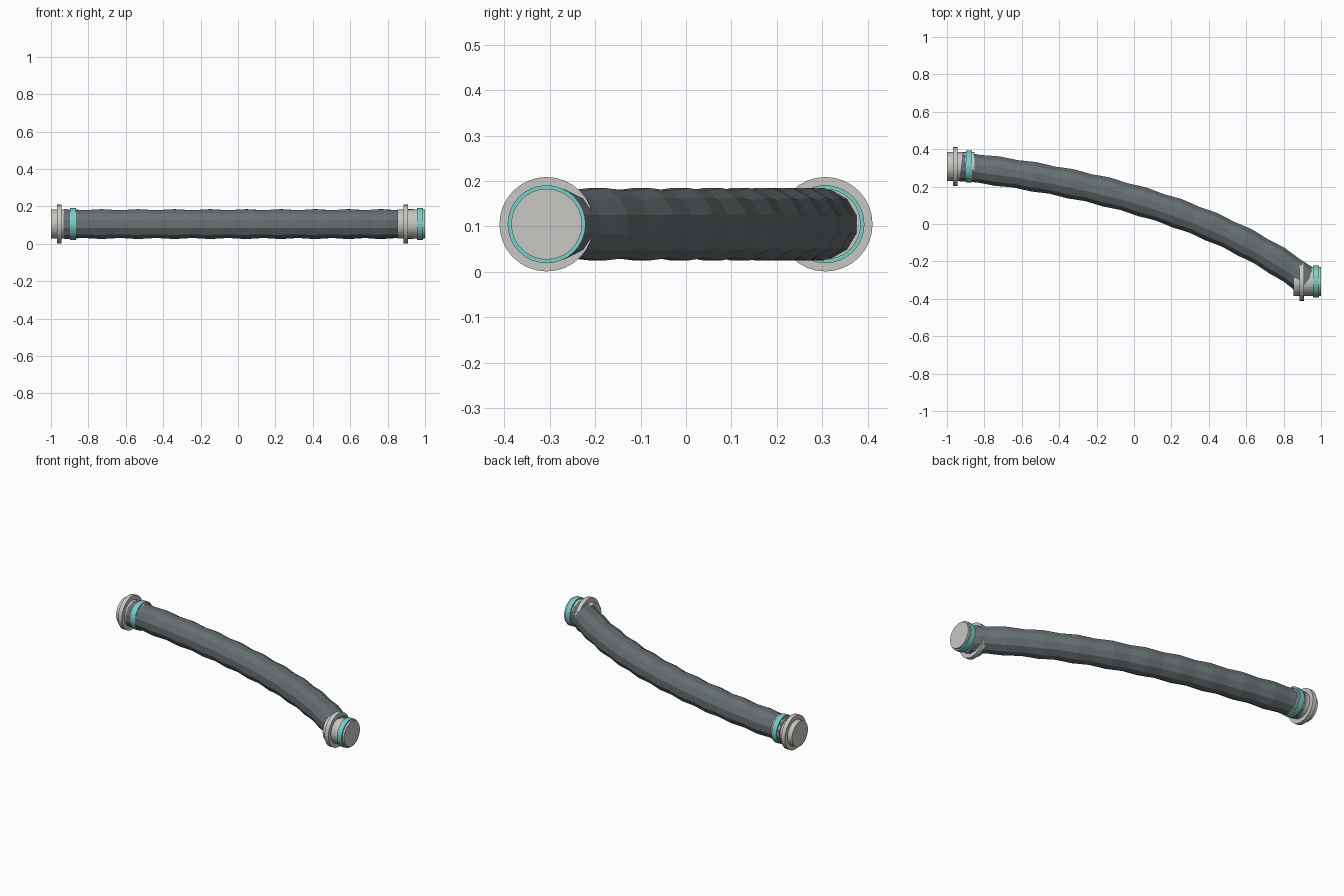
import bpy, bmesh, math
from mathutils import Vector, Matrix

cube = bpy.data.objects.get("Cube")
if cube:
    bpy.data.objects.remove(cube)

AXIS_Z = 0.105


def make_material(name, rgb):
    mat = bpy.data.materials.new(name)
    mat.use_nodes = True
    mat.diffuse_color = (*rgb, 1)
    mat.node_tree.nodes["Principled BSDF"].inputs["Base Color"].default_value = (*rgb, 1)
    return mat


hose_grey = make_material("hose grey", (0.135, 0.16, 0.168))
metal_grey = make_material("light metal grey", (0.57, 0.57, 0.54))
teal = make_material("teal", (0.19, 0.62, 0.59))


def add_object(name, bm, mat):
    bmesh.ops.recalc_face_normals(bm, faces=bm.faces)
    mesh = bpy.data.meshes.new(name)
    bm.to_mesh(mesh)
    bm.free()
    mesh.materials.append(mat)
    obj = bpy.data.objects.new(name, mesh)
    bpy.context.collection.objects.link(obj)
    return obj


def disc(name, x0, x1, y, radius, mat):
    """Flat-faced cylinder lying along x."""
    bm = bmesh.new()
    place = Matrix.Translation(((x0 + x1) / 2, y, AXIS_Z)) @ Matrix.Rotation(math.pi / 2, 4, 'Y')
    bmesh.ops.create_cone(bm, cap_ends=True, segments=32, radius1=radius,
                          radius2=radius, depth=x1 - x0, matrix=place)
    return add_object(name, bm, mat)


# Matching end couplings: collar, flange and coloured seal ring
for side, x, y in (("right", -1.0, 0.307), ("left", 0.853, -0.307)):
    disc(side + "_collar", x, x + 0.147, y, 0.078, metal_grey)
    disc(side + "_flange", x + 0.031, x + 0.057, y, 0.104, metal_grey)
    disc(side + "_seal_ring", x + 0.103, x + 0.135, y, 0.086, teal)

# Bent hose: a rippled tube swept along a single smooth bend
START, BEND, END = Vector((-0.925, 0.307, AXIS_Z)), Vector((0.3, 0.17, AXIS_Z)), Vector((0.925, -0.307, AXIS_Z))
SIDES, WAVES, RINGS_PER_WAVE = 12, 10, 4


def bend_point(t):
    return START * (1 - t) ** 2 + BEND * 2 * t * (1 - t) + END * t * t


def bend_direction(t):
    return ((BEND - START) * (1 - t) + (END - BEND) * t).normalized()


# Parameters spaced evenly by distance along the bend
count = WAVES * RINGS_PER_WAVE
samples = 1000
lengths = [0.0]
for i in range(samples):
    lengths.append(lengths[-1] + (bend_point((i + 1) / samples) - bend_point(i / samples)).length)
params = [min(range(samples + 1), key=lambda k: abs(lengths[k] - lengths[-1] * i / count)) / samples
          for i in range(count + 1)]

bm = bmesh.new()
rings = []
for i, t in enumerate(params):
    radius = 0.0795 + 0.003 * math.cos(math.tau * i / RINGS_PER_WAVE)
    up = Vector((0, 0, 1))
    across = up.cross(bend_direction(t))
    ring = []
    for s in range(SIDES):
        a = math.tau * (s + 0.5) / SIDES
        ring.append(bm.verts.new(bend_point(t) + radius * (across * math.cos(a) + up * math.sin(a))))
    rings.append(ring)
for a, b in zip(rings, rings[1:]):
    for s in range(SIDES):
        n = (s + 1) % SIDES
        bm.faces.new((a[s], a[n], b[n], b[s]))
bm.faces.new(rings[0])
bm.faces.new(rings[-1])
add_object("hose", bm, hose_grey)
